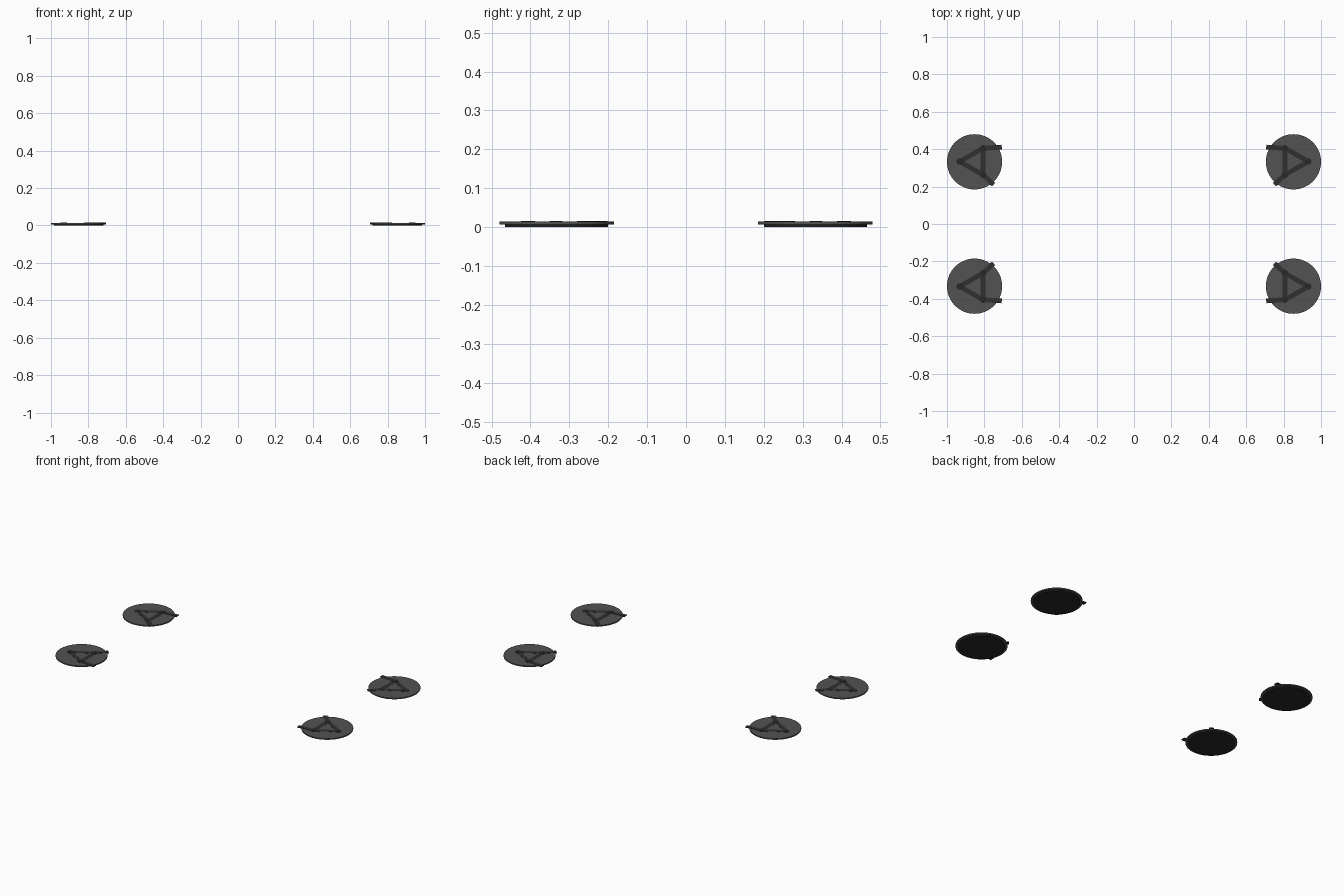
import bpy, bmesh, math
from mathutils import Matrix, Vector

if "Cube" in bpy.data.objects:
    bpy.data.objects.remove(bpy.data.objects["Cube"])


def material(name, v):
    m = bpy.data.materials.new(name)
    m.diffuse_color = (v, v, v * 1.02, 1)
    m.use_nodes = True
    m.node_tree.nodes["Principled BSDF"].inputs["Base Color"].default_value = m.diffuse_color
    return m


GREY = material("dark_grey", 0.085)
BLACK = material("rubber_black", 0.02)
STRAP = material("strap_dark", 0.03)


def finish(name, bm, mat):
    # every part is mirrored to the four corners
    me = bpy.data.meshes.new(name)
    bm.to_mesh(me)
    bm.free()
    ob = bpy.data.objects.new(name, me)
    bpy.context.collection.objects.link(ob)
    me.materials.append(mat)
    mod = ob.modifiers.new("mirror", 'MIRROR')
    mod.use_axis = (True, True, False)
    mod.use_mirror_merge = False
    bpy.context.view_layer.objects.active = ob
    ob.select_set(True)
    bpy.ops.object.shade_smooth_by_angle(angle=math.radians(35))
    ob.select_set(False)
    return ob


def disc(name, x, y, r, z0, z1, mat, sides=64):
    bm = bmesh.new()
    bmesh.ops.create_cone(bm, cap_ends=True, segments=sides, radius1=r, radius2=r,
                          depth=z1 - z0,
                          matrix=Matrix.Translation((x, y, (z0 + z1) / 2)))
    finish(name, bm, mat)


def bar(name, a, b, top_a, top_b, mat, width=0.026, thick=0.005):
    # flat strip from a to b whose top may slope
    a, b = Vector(a), Vector(b)
    d = (b - a).normalized()
    n = Vector((-d.y, d.x)) * width / 2
    bm = bmesh.new()
    ring = []
    for p, top in ((a, top_a), (b, top_b)):
        ring.append([bm.verts.new((q.x, q.y, z)) for q, z in
                     ((p - n, top - thick), (p + n, top - thick),
                      (p + n, top), (p - n, top))])
    bm.faces.new(ring[0])
    bm.faces.new(ring[1])
    for i in range(4):
        j = (i + 1) % 4
        bm.faces.new((ring[0][i], ring[0][j], ring[1][j], ring[1][i]))
    bmesh.ops.recalc_face_normals(bm, faces=bm.faces)
    finish(name, bm, mat)


CX, CY = 0.8525, 0.3325

# round pad: plate over a slightly smaller foot
disc("foot_pad", CX, CY, 0.1325, 0.0, 0.0065, BLACK)
disc("pad_plate", CX, CY, 0.1475, 0.0065, 0.0138, GREY)

# triangle of strips with a round pin at each corner
pins = [(0.932, 0.334), (0.807, 0.405), (0.807, 0.263)]
for i in range(3):
    bar("triangle_strip", pins[i], pins[(i + 1) % 3], 0.0146, 0.0146, STRAP)
for x, y in pins:
    disc("corner_pin", x, y, 0.017, 0.011, 0.0155, BLACK, 24)

# two loose strips running out past the inner rim
bar("outer_strip", pins[1], (0.707, 0.411), 0.0148, 0.016, STRAP)
bar("outer_strip", pins[2], (0.751, 0.211), 0.0148, 0.016, STRAP)
